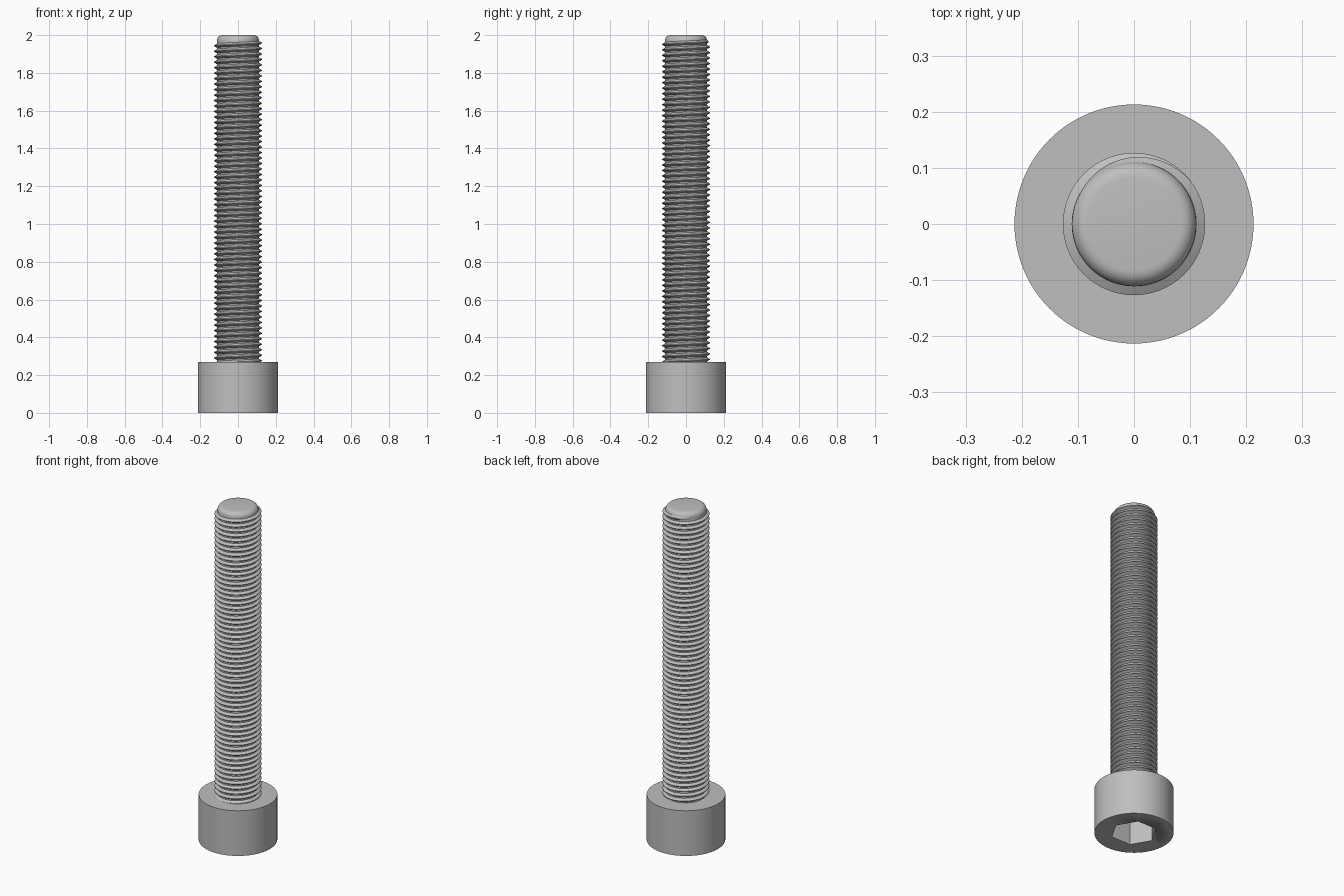
import bpy
import bmesh
from math import pi, cos, sin, radians

HEAD_R, HEAD_H, LENGTH = 0.213, 0.27, 2.0
CORE_R, CREST_R, PITCH = 0.111, 0.1268, 0.029
SOCKET_R, SOCKET_DEPTH = 0.126, 0.14
FILLET = 0.028

if "Cube" in bpy.data.objects:
    bpy.data.objects.remove(bpy.data.objects["Cube"])

steel = bpy.data.materials.new("grey steel")
steel.use_nodes = True
GREY = (0.52, 0.52, 0.52, 1)
steel.diffuse_color = GREY
steel.node_tree.nodes["Principled BSDF"].inputs["Base Color"].default_value = GREY


def finish(bm, name, angle=30):
    """Turn a bmesh into a shaded steel object."""
    bmesh.ops.recalc_face_normals(bm, faces=bm.faces)
    mesh = bpy.data.meshes.new(name)
    bm.to_mesh(mesh)
    bm.free()
    mesh.materials.append(steel)
    obj = bpy.data.objects.new(name, mesh)
    bpy.context.collection.objects.link(obj)
    bpy.ops.object.select_all(action="DESELECT")
    obj.select_set(True)
    bpy.context.view_layer.objects.active = obj
    bpy.ops.object.shade_smooth_by_angle(angle=radians(angle))
    return obj


def lathe(profile, sides, name):
    """Solid of revolution about z, with flat end caps."""
    bm = bmesh.new()
    rings = [[bm.verts.new((r * cos(2 * pi * i / sides), r * sin(2 * pi * i / sides), z))
              for i in range(sides)] for r, z in profile]
    for low, high in zip(rings, rings[1:]):
        for i in range(sides):
            j = (i + 1) % sides
            bm.faces.new((low[i], low[j], high[j], high[i]))
    bm.faces.new(rings[0])
    bm.faces.new(rings[-1])
    return finish(bm, name)


# Cylindrical head with a hexagonal socket cut into its underside
head = lathe([(HEAD_R, 0), (HEAD_R, HEAD_H)], 96, "head")
cutter = lathe([(SOCKET_R, -0.1), (SOCKET_R, SOCKET_DEPTH)], 6, "socket_cutter")
cutter.hide_render = True
cut = head.modifiers.new("hex socket", "BOOLEAN")
cut.operation = "DIFFERENCE"
cut.solver = "EXACT"
cut.object = cutter
bpy.context.view_layer.objects.active = head
bpy.ops.object.modifier_apply(modifier=cut.name)
bpy.data.objects.remove(cutter)

# Shank core with a rounded tip
tip = [(CORE_R - FILLET + FILLET * cos(a), LENGTH - FILLET + FILLET * sin(a))
       for a in (pi / 2 * k / 6 for k in range(7))]
lathe([(CORE_R, HEAD_H - 0.02)] + tip, 96, "shank")

# Right-handed helical thread that fades out near the tip
STEPS = 64
END_Z, END_ANGLE, FADE = LENGTH - 0.03, radians(145), 0.3
turns = (END_Z - HEAD_H + 0.015) / PITCH
count = int(turns * STEPS)
bm = bmesh.new()
sections = []
for k in range(count + 1):
    back = k / STEPS                       # turns back from the tip
    a = END_ANGLE - 2 * pi * back
    z = END_Z - PITCH * back
    crest = CORE_R + (CREST_R - CORE_R) * min(1, back / FADE)
    shape = ((CORE_R - 0.001, -0.4), (crest, -0.06), (crest, 0.06), (CORE_R - 0.001, 0.4))
    sections.append([bm.verts.new((r * cos(a), r * sin(a), z + h * PITCH)) for r, h in shape])
for s, t in zip(sections, sections[1:]):
    for i in range(4):
        j = (i + 1) % 4
        bm.faces.new((s[i], s[j], t[j], t[i]))
bm.faces.new(sections[0])
bm.faces.new(sections[-1])
finish(bm, "thread")
